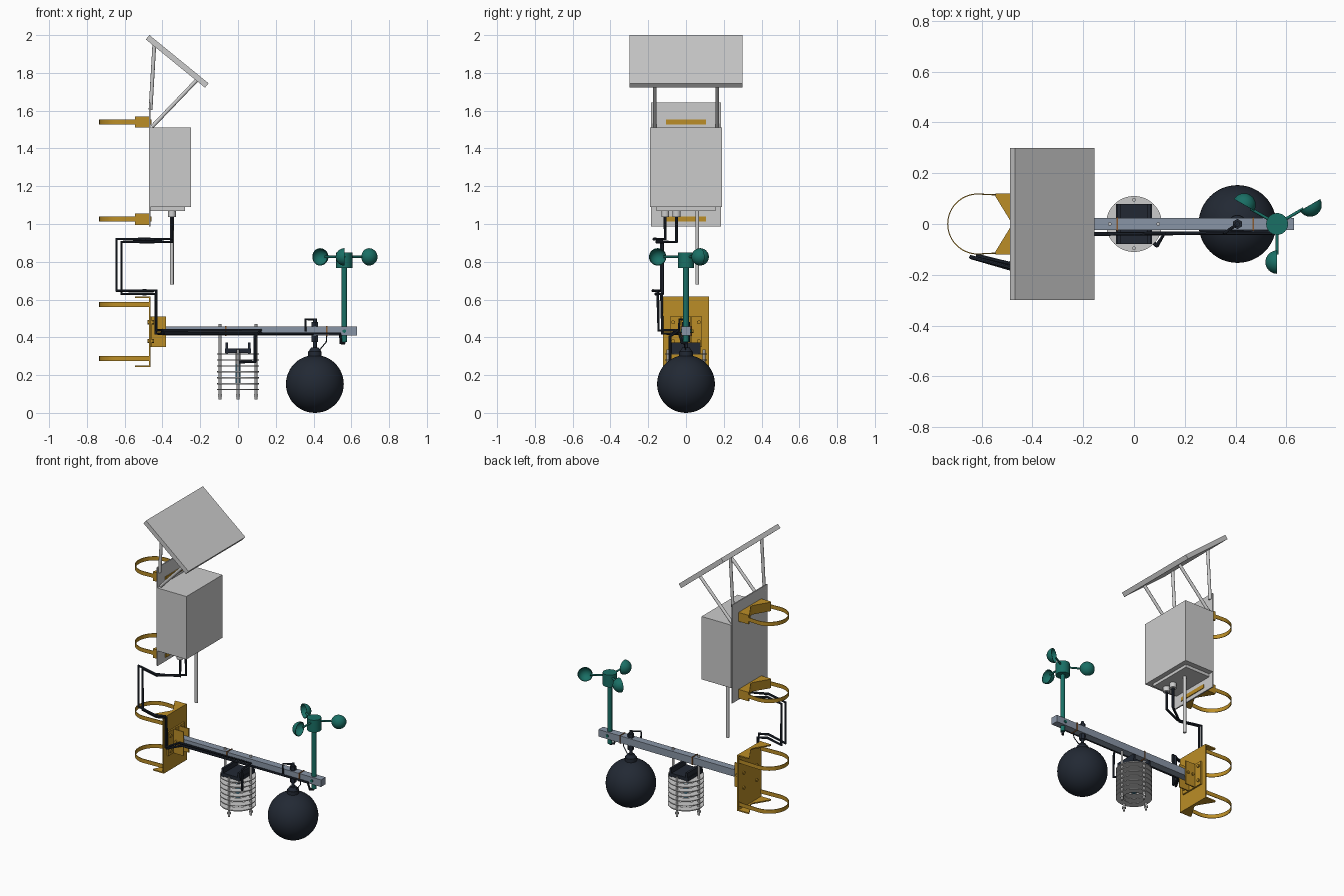
import bpy, bmesh
from math import sin, cos, pi, radians
from mathutils import Vector, Matrix

if "Cube" in bpy.data.objects:
    bpy.data.objects.remove(bpy.data.objects["Cube"])


def mat(name, rgb):
    m = bpy.data.materials.new(name)
    m.diffuse_color = (*rgb, 1)
    m.use_nodes = True
    m.node_tree.nodes["Principled BSDF"].inputs["Base Color"].default_value = m.diffuse_color
    return m


GOLD = mat("gold", (0.5, 0.27, 0.02))
DARK = mat("dark", (0.016, 0.022, 0.034))
TEAL = mat("teal", (0.01, 0.16, 0.13))
STEEL = mat("steel", (0.25, 0.30, 0.38))
BLUE = mat("blue", (0.08, 0.3, 0.45))
BROWN = mat("brown", (0.25, 0.1, 0.03))


def finish(name, bm, m=None):
    bmesh.ops.recalc_face_normals(bm, faces=bm.faces)
    me = bpy.data.meshes.new(name)
    bm.to_mesh(me)
    bm.free()
    ob = bpy.data.objects.new(name, me)
    bpy.context.collection.objects.link(ob)
    if m:
        me.materials.append(m)
    return ob


def box(name, x, y, z, m=None):
    bm = bmesh.new()
    bmesh.ops.create_cube(bm, size=1)
    for v in bm.verts:
        v.co = [r[0] + (c + 0.5) * (r[1] - r[0]) for c, r in zip(v.co, (x, y, z))]
    return finish(name, bm, m)


def rod(name, a, b, r, m=None, r2=None, seg=20):
    a, b = Vector(a), Vector(b)
    d = b - a
    M = Matrix.Translation((a + b) / 2) @ d.to_track_quat('Z', 'Y').to_matrix().to_4x4()
    bm = bmesh.new()
    bmesh.ops.create_cone(bm, cap_ends=True, segments=seg, radius1=r,
                          radius2=r if r2 is None else r2, depth=d.length, matrix=M)
    return finish(name, bm, m)


def prism(name, pts, z0, z1, m=None):
    bm = bmesh.new()
    f = bm.faces.new([bm.verts.new((x, y, z0)) for x, y in pts])
    ext = bmesh.ops.extrude_face_region(bm, geom=[f])['geom']
    bmesh.ops.translate(bm, vec=(0, 0, z1 - z0), verts=[v for v in ext if isinstance(v, bmesh.types.BMVert)])
    return finish(name, bm, m)


def tube(name, pts, r=0.008, m=DARK):
    cu = bpy.data.curves.new(name, 'CURVE')
    cu.dimensions = '3D'
    cu.bevel_depth = r
    cu.bevel_resolution = 2
    cu.use_fill_caps = True
    s = cu.splines.new('POLY')
    s.points.add(len(pts) - 1)
    for p, c in zip(s.points, pts):
        p.co = (*c, 1)
    cu.materials.append(m)
    ob = bpy.data.objects.new(name, cu)
    bpy.context.collection.objects.link(ob)


def ring(name, r0, r1, z0, z1, m=None, n=48):
    bm = bmesh.new()
    loop = [[bm.verts.new((r * cos(2 * pi * i / n), r * sin(2 * pi * i / n), z))
             for r, z in ((r0, z0), (r1, z0), (r1, z1), (r0, z1))] for i in range(n)]
    for i in range(n):
        a, b = loop[i], loop[(i + 1) % n]
        for k in range(4):
            bm.faces.new((a[k], b[k], b[(k + 1) % 4], a[(k + 1) % 4]))
    return finish(name, bm, m)


# mast strap: half circle with straight tails
def strap(name, z, end):
    def path(r):
        arc = [(-0.615 + r * cos(radians(t)), r * sin(radians(t))) for t in range(90, 271, 6)]
        return [(end, r - 0.006)] + arc + [(end, -r + 0.006)]
    prism(name, path(0.12) + path(0.116)[::-1], z - 0.013, z + 0.013, GOLD)


VEE = [(-0.467, 0.12), (-0.545, 0.12), (-0.545, 0.108), (-0.485, 0.01),
       (-0.485, -0.01), (-0.545, -0.108), (-0.545, -0.12), (-0.467, -0.12)]

# solar panel and its struts
panel = box("solar_panel", (-0.202, 0.202), (-0.3, 0.3), (-0.015, 0.015))
panel.rotation_euler = (0, radians(39.2), 0)
panel.location = (-0.322, 0, 1.861)
for s in (-1, 1):
    rod("panel_front_strut", (-0.455, s * 0.165, 1.515), (-0.218, s * 0.165, 1.762), 0.01)
    rod("panel_rear_strut", (-0.463, s * 0.165, 1.605), (-0.443, s * 0.165, 1.95), 0.01)

# logger cabinet
box("cabinet_back_plate", (-0.472, -0.464), (-0.185, 0.185), (0.987, 1.643))
box("cabinet", (-0.464, -0.248), (-0.19, 0.19), (1.09, 1.51))
box("cabinet_base", (-0.464, -0.28), (-0.155, 0.155), (1.07, 1.09))
for y in (-0.11, -0.05):
    rod("cable_gland", (-0.35, y, 1.07), (-0.35, y, 1.038), 0.021, None)
rod("antenna_rod", (-0.35, 0.06, 1.07), (-0.35, 0.06, 0.68), 0.01)
for z in (1.54, 1.026):
    prism("mast_saddle", VEE, z - 0.03, z + 0.03, GOLD)
    strap("cabinet_strap", z, -0.5)
    box("strap_front", (-0.464, -0.459), (-0.105, 0.105), (z - 0.013, z + 0.013), GOLD)

# arm bracket
box("bracket_plate", (-0.472, -0.464), (-0.122, 0.122), (0.243, 0.617), GOLD)
for z in (0.243, 0.609):
    prism("bracket_flange", VEE, z, z + 0.008, GOLD)
for z in (0.574, 0.287):
    strap("bracket_strap", z, -0.465)
box("arm_socket_base", (-0.464, -0.454), (-0.085, 0.085), (0.35, 0.51), GOLD)
for s in (-1, 1):
    box("arm_socket_side", (-0.464, -0.382), sorted((s * 0.025, s * 0.032)), (0.35, 0.51), GOLD)
    for z in (0.38, 0.48):
        rod("socket_bolt", (-0.48, s * 0.068, z), (-0.444, s * 0.068, z), 0.011, GOLD, seg=6)
for x in (-0.435, -0.4):
    rod("arm_bolt", (x, -0.04, 0.433), (x, 0.04, 0.433), 0.009, GOLD, seg=6)

# arm
box("arm", (-0.454, 0.63), (-0.024, 0.024), (0.41, 0.457), STEEL)
for x in (-0.065, 0.47):
    for s in (-1, 1):
        box("tie_side", (x - 0.003, x + 0.003), sorted((s * 0.024, s * 0.028)), (0.406, 0.461), BROWN)
    for z in (0.406, 0.457):
        box("tie_bar", (x - 0.003, x + 0.003), (-0.028, 0.028), (z, z + 0.004), BROWN)

# radiation shield with sensor
for i in range(7):
    z = 0.123 + i * 0.0315
    ring("shield_plate", 0.065 if i < 6 else 0.03, 0.11, z - 0.003, z + 0.003)
for x, y, top in ((0.095, 0, 0.47), (-0.095, 0, 0.47), (0, 0.095, 0.335), (0, -0.095, 0.335)):
    rod("shield_rod", (x, y, 0.07), (x, y, top), 0.007, seg=12)
    rod("shield_nut", (x, y, 0.088), (x, y, 0.1), 0.012, seg=6)
box("sensor_deck", (-0.07, 0.07), (-0.078, 0.078), (0.318, 0.34), DARK)
for s in (-1, 1):
    box("sensor_deck_rim", sorted((s * 0.052, s * 0.066)), (-0.078, 0.078), (0.31, 0.372), DARK)
rod("sensor_stem", (0, 0, 0.32), (0, 0, 0.26), 0.014)
rod("sensor_body", (0, 0, 0.26), (0, 0, 0.155), 0.014, BLUE)

# black globe
bm = bmesh.new()
bmesh.ops.create_uvsphere(bm, u_segments=48, v_segments=24, radius=0.153,
                          matrix=Matrix.Translation((0.407, 0, 0.153)))
finish("globe", bm, DARK)
rod("globe_collar", (0.407, 0, 0.295), (0.407, 0, 0.325), 0.036, DARK)
rod("globe_collar_cone", (0.407, 0, 0.325), (0.407, 0, 0.345), 0.034, DARK, 0.02)
rod("globe_stem", (0.407, 0, 0.34), (0.407, 0, 0.5), 0.01, DARK)
for z0, z1 in ((0.375, 0.41), (0.457, 0.482)):
    rod("globe_nut", (0.407, 0, z0), (0.407, 0, z1), 0.02, DARK, seg=6)
tube("globe_cable", [(0.407, 0, 0.495), (0.357, -0.035, 0.495), (0.357, -0.037, 0.43)], 0.006)
tube("globe_safety_wire", [(0.47, -0.01, 0.41), (0.467, -0.01, 0.375), (0.425, 0, 0.325)], 0.003)

# anemometer
AX = 0.563
rod("anemometer_pole", (AX, 0, 0.375), (AX, 0, 0.78), 0.015, TEAL)
rod("anemometer_hub", (AX, 0, 0.767), (AX, 0, 0.848), 0.043, TEAL, seg=32)
rod("pole_bolt", (AX, -0.03, 0.433), (AX, 0.03, 0.433), 0.01, TEAL, seg=6)
for a in (30, 150, 270):
    d = Vector((cos(radians(a)), sin(radians(a)), 0))
    t = Vector((-d.y, d.x, 0))
    c = Vector((AX, 0, 0.826)) + d * 0.15
    rod("cup_arm", (AX, 0, 0.826), c - d * 0.03, 0.006, TEAL, seg=12)
    bm = bmesh.new()
    bmesh.ops.create_uvsphere(bm, u_segments=28, v_segments=16, radius=0.043)
    bmesh.ops.delete(bm, geom=[v for v in bm.verts if v.co.z > 1e-4], context='VERTS')
    bm.transform(Matrix.Translation(c) @ t.to_track_quat('Z', 'Y').to_matrix().to_4x4())
    cup = finish("cup", bm, TEAL)
    mod = cup.modifiers.new("wall", 'SOLIDIFY')
    mod.thickness = 0.003

# long cables from the cabinet, round the mast and along the arm
tube("sensor_cable", [(-0.35, -0.11, 1.04), (-0.35, -0.11, 0.92), (-0.49, -0.17, 0.92),
                      (-0.643, -0.13, 0.92), (-0.643, -0.13, 0.647), (-0.49, -0.175, 0.647),
                      (-0.433, -0.15, 0.647), (-0.433, -0.145, 0.437), (-0.4, -0.045, 0.437),
                      (0.12, -0.037, 0.437), (0.09, -0.085, 0.405), (0.09, -0.085, 0.27),
                      (0.01, -0.01, 0.27)])
tube("wind_cable", [(-0.35, -0.05, 1.04), (-0.35, -0.05, 0.905), (-0.49, -0.155, 0.905),
                    (-0.617, -0.125, 0.905), (-0.617, -0.125, 0.63), (-0.49, -0.16, 0.63),
                    (-0.436, -0.13, 0.63), (-0.436, -0.125, 0.42), (-0.39, -0.04, 0.42),
                    (0.54, -0.035, 0.42), (0.545, -0.02, 0.37), (AX, 0, 0.37)])

# cables to mesh, smooth shading with sharp edges kept
bpy.ops.object.select_all(action='SELECT')
bpy.context.view_layer.objects.active = bpy.data.objects["arm"]
bpy.ops.object.convert(target='MESH')
bpy.ops.object.shade_smooth_by_angle(angle=radians(35))
